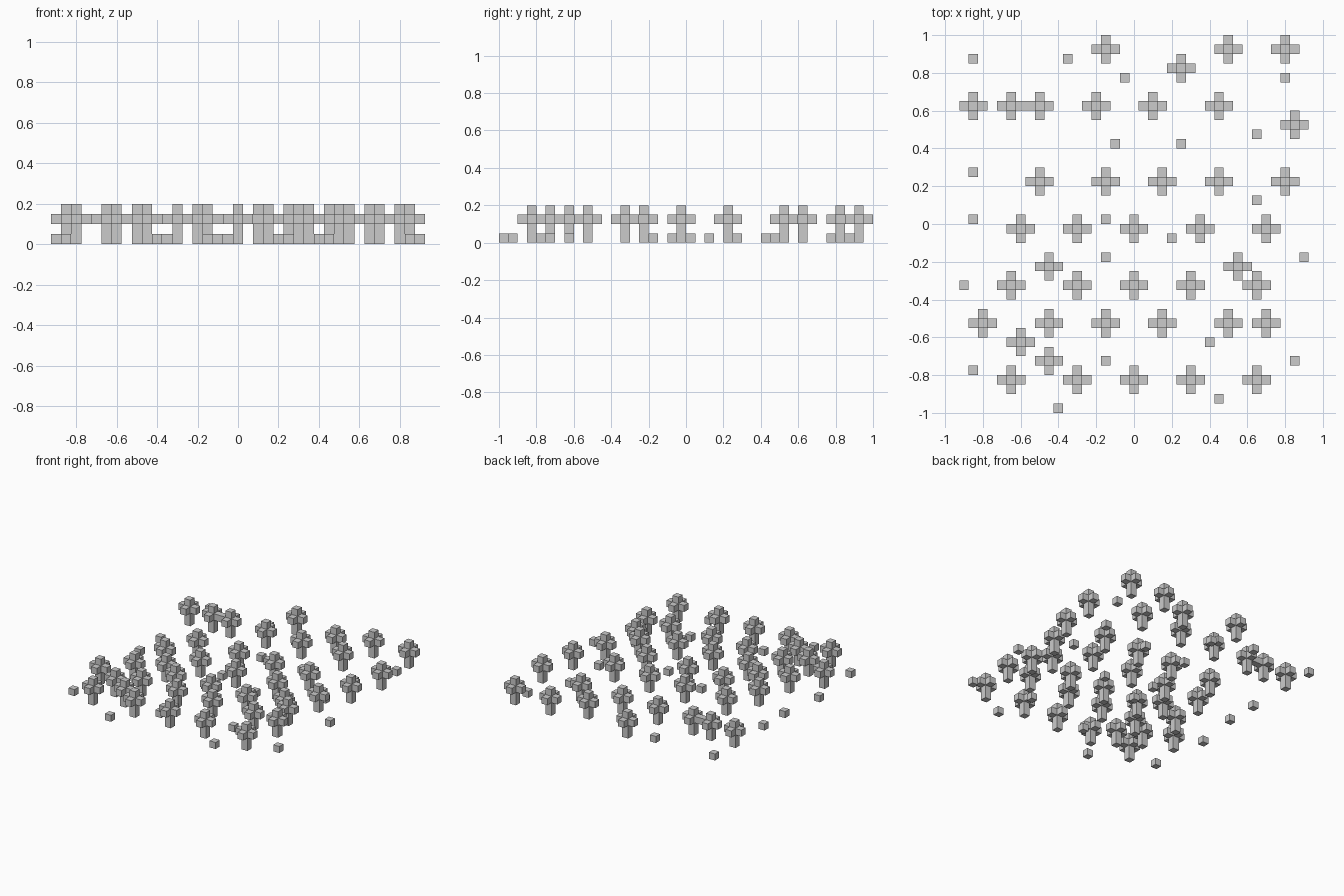
import bpy, bmesh
from mathutils import Vector

if "Cube" in bpy.data.objects:
    bpy.data.objects.remove(bpy.data.objects["Cube"])

C = 0.05  # edge length of one block


def block(bm, center):
    geo = bmesh.ops.create_cube(bm, size=C)
    bmesh.ops.translate(bm, verts=geo["verts"], vec=Vector(center))


def finish(bm, name):
    bmesh.ops.recalc_face_normals(bm, faces=bm.faces)
    mesh = bpy.data.meshes.new(name)
    bm.to_mesh(mesh)
    bm.free()
    return mesh


def tree_mesh():
    # crown core pulled out into four arms, a tip and a two-block trunk
    bm = bmesh.new()
    block(bm, (0, 0, 2.5 * C))
    bm.normal_update()
    for face in list(bm.faces):
        n = face.normal.copy()
        length = 2 * C if n.z < -0.5 else C
        new = bmesh.ops.extrude_discrete_faces(bm, faces=[face])["faces"][0]
        bmesh.ops.translate(bm, verts=list(new.verts), vec=n * length)
    bmesh.ops.remove_doubles(bm, verts=bm.verts, dist=0.0001)
    return finish(bm, "tree")


def bush_mesh():
    bm = bmesh.new()
    block(bm, (0, 0, C / 2))
    return finish(bm, "bush")


def plant(mesh, rows):
    i = 0
    for y, xs in rows.items():
        for x in xs:
            i += 1
            ob = bpy.data.objects.new(f"{mesh.name}_{i:02d}", mesh)
            ob.location = (x, y, 0)
            bpy.context.collection.objects.link(ob)


# trees, row by row from back to front
plant(tree_mesh(), {
    0.925: (-0.15, 0.5, 0.8),
    0.825: (0.25,),
    0.625: (-0.85, -0.65, -0.5, -0.2, 0.1, 0.45),
    0.525: (0.85,),
    0.225: (-0.5, -0.15, 0.15, 0.45, 0.8),
    -0.025: (-0.6, -0.3, 0, 0.35, 0.7),
    -0.225: (-0.45, 0.55),
    -0.325: (-0.65, -0.3, 0, 0.3, 0.65),
    -0.525: (-0.8, -0.45, -0.15, 0.15, 0.5, 0.7),
    -0.625: (-0.6,),
    -0.725: (-0.45,),
    -0.825: (-0.65, -0.3, 0, 0.3, 0.65),
})

# single-block bushes between the trees
plant(bush_mesh(), {
    0.875: (-0.85, -0.35),
    0.775: (-0.05, 0.8),
    0.475: (0.65,),
    0.425: (-0.1, 0.25),
    0.275: (-0.85,),
    0.125: (0.65,),
    0.025: (-0.85, -0.15),
    -0.075: (0.2,),
    -0.175: (-0.15, 0.9),
    -0.325: (-0.9,),
    -0.625: (0.4,),
    -0.725: (-0.15, 0.85),
    -0.775: (-0.85,),
    -0.925: (0.45,),
    -0.975: (-0.4,),
})
